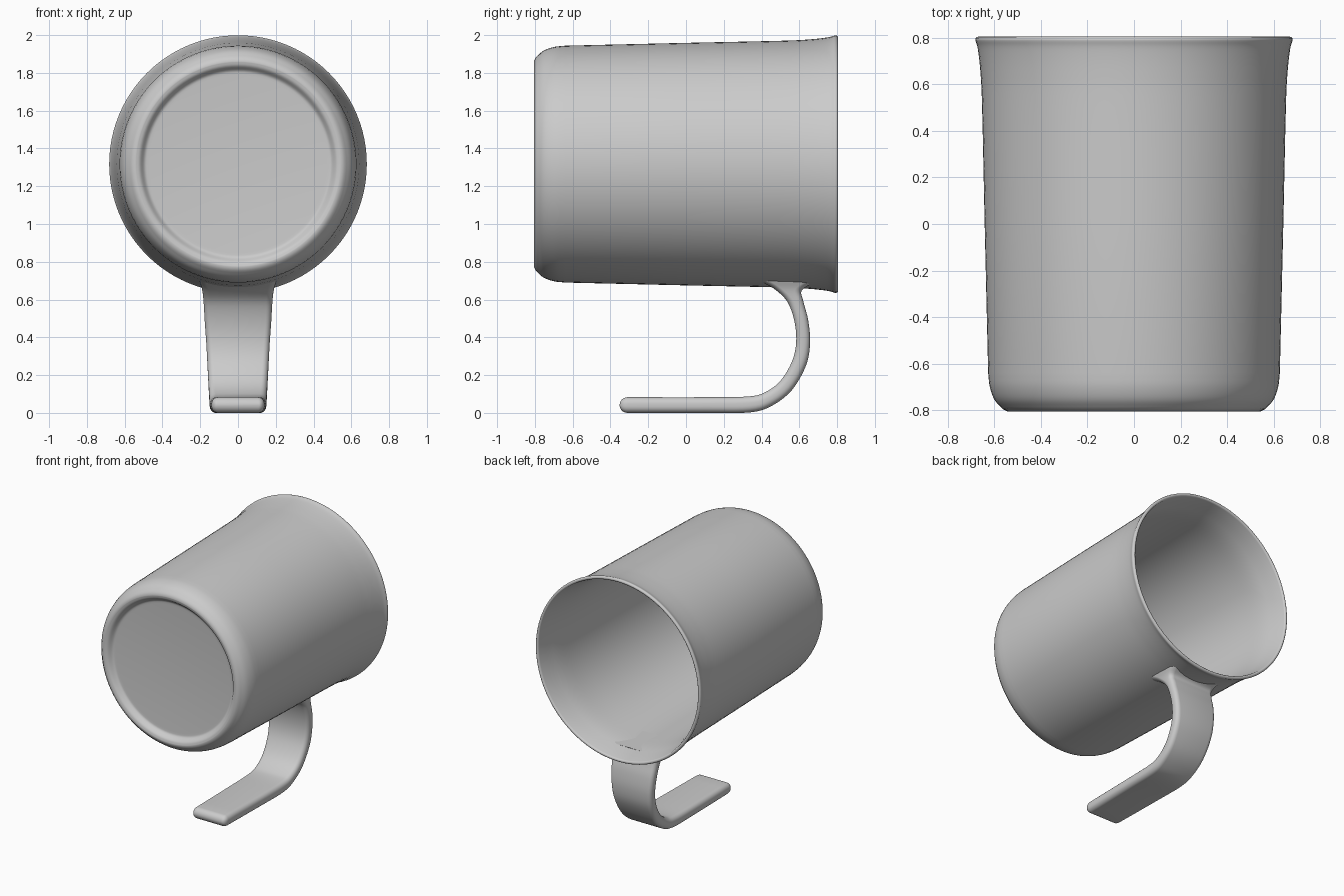
import bpy, bmesh, math
from mathutils import Vector

if "Cube" in bpy.data.objects:
    bpy.data.objects.remove(bpy.data.objects["Cube"], do_unlink=True)

grey = bpy.data.materials.new("plain grey")
grey.use_nodes = True
COLOUR = (0.6, 0.6, 0.6, 1)
grey.diffuse_color = COLOUR
grey.node_tree.nodes["Principled BSDF"].inputs["Base Color"].default_value = COLOUR
AXIS_Z = 1.317


def spline(points, steps):
    """Smooth curve through the points, of any dimension."""
    p = [Vector(q) for q in points]
    p = [p[0] * 2 - p[1]] + p + [p[-1] * 2 - p[-2]]
    out = []
    for a, b, c, d in zip(p, p[1:], p[2:], p[3:]):
        for i in range(steps):
            t = i / steps
            out.append(0.5 * (2 * b + (c - a) * t + (2 * a - 5 * b + 4 * c - d) * t * t
                              + (3 * b - a - 3 * c + d) * t ** 3))
    return out + [p[-2]]


def arc(cx, cy, r, start, end, n=6):
    """Points of a circle arc, angles in degrees."""
    angles = [math.radians(start + (end - start) * i / n) for i in range(n + 1)]
    return [(cx + r * math.cos(a), cy + r * math.sin(a)) for a in angles]


def loft(name, rings, cap_start=True, cap_end=True, angle=50):
    bm = bmesh.new()
    loops = [[bm.verts.new(co) for co in ring] for ring in rings]
    for a, b in zip(loops, loops[1:]):
        for i in range(len(a)):
            j = (i + 1) % len(a)
            bm.faces.new((a[i], a[j], b[j], b[i]))
    if cap_start:
        bm.faces.new(loops[0])
    if cap_end:
        bm.faces.new(loops[-1])
    bmesh.ops.recalc_face_normals(bm, faces=bm.faces)
    mesh = bpy.data.meshes.new(name)
    bm.to_mesh(mesh)
    bm.free()
    obj = bpy.data.objects.new(name, mesh)
    bpy.context.collection.objects.link(obj)
    mesh.materials.append(grey)
    bpy.ops.object.select_all(action='DESELECT')
    obj.select_set(True)
    bpy.context.view_layer.objects.active = obj
    bpy.ops.object.shade_smooth_by_angle(angle=math.radians(angle))
    return obj


# Cup: (radius, y) profile from the recessed base, round the lip, to the inner floor
base = spline([(0.47, -0.765), (0.495, -0.77), (0.52, -0.797), (0.545, -0.805)], 4)
corner = spline([(0.565, -0.795), (0.6, -0.755), (0.62, -0.7), (0.627, -0.64)], 4)
wall = spline([(0.642, 0.0), (0.653, 0.5), (0.66, 0.65), (0.671, 0.75), (0.682, 0.79)], 5)
lip = arc(0.67, 0.793, 0.012, 0, 180)
inside = spline([(0.645, 0.73), (0.625, 0.6), (0.617, 0.4), (0.607, 0.0), (0.59, -0.64)], 4)
floor = arc(0.51, -0.64, 0.08, 0, -90)
profile = base + corner + wall + lip + inside + floor
SIDES = 96
rings = []
for r, y in profile:
    turns = [math.tau * i / SIDES for i in range(SIDES)]
    rings.append([(r * math.cos(t), y, AXIS_Z + r * math.sin(t)) for t in turns])
loft("cup_body", rings)

# Handle strap: inner y, z, outer y, z, half width
stations = spline([
    (0.40, 0.672, 0.67, 0.668, 0.205),
    (0.475, 0.64, 0.612, 0.635, 0.19),
    (0.54, 0.58, 0.622, 0.585, 0.182),
    (0.575, 0.48, 0.647, 0.49, 0.176),
    (0.583, 0.37, 0.657, 0.37, 0.168),
    (0.56, 0.27, 0.635, 0.25, 0.162),
    (0.50, 0.17, 0.56, 0.12, 0.156),
    (0.42, 0.11, 0.455, 0.038, 0.152),
    (0.33, 0.087, 0.34, 0.003, 0.15),
    (0.1, 0.083, 0.1, 0.0, 0.147),
    (-0.31, 0.083, -0.31, 0.0, 0.14)], 5)

# Rounded tip of the strap
for i in range(1, 7):
    a = math.radians(14 * i)
    half = 0.0415 * math.cos(a)
    y = -0.31 - 0.0415 * math.sin(a)
    stations.append(Vector((y, 0.0415 + half, y, 0.0415 - half,
                            0.14 - 0.03 * (1 - math.cos(a)))))

rings = []
for n, s in enumerate(stations):
    inner, outer = Vector((0, s[0], s[1])), Vector((0, s[2], s[3]))
    mid, half = (inner + outer) / 2, (inner - outer) / 2
    thick = half.length
    r = min(thick * 0.85, 0.034)
    # Rounded rectangle: across the width, then through the thickness
    section = []
    for sx, sy, start in ((1, 1, 0), (-1, 1, 90), (-1, -1, 180), (1, -1, 270)):
        section += arc(sx * (s[4] - r), sy * (thick - r), r, start, start + 90, 5)
    saddle = max(0, 1 - n / 12)
    ring = []
    for x, v in section:
        co = mid + half.normalized() * v
        co.x = x
        co.z += saddle * (0.66 - math.sqrt(0.66 ** 2 - x * x))
        ring.append(co)
    rings.append(ring)
loft("handle", rings)
